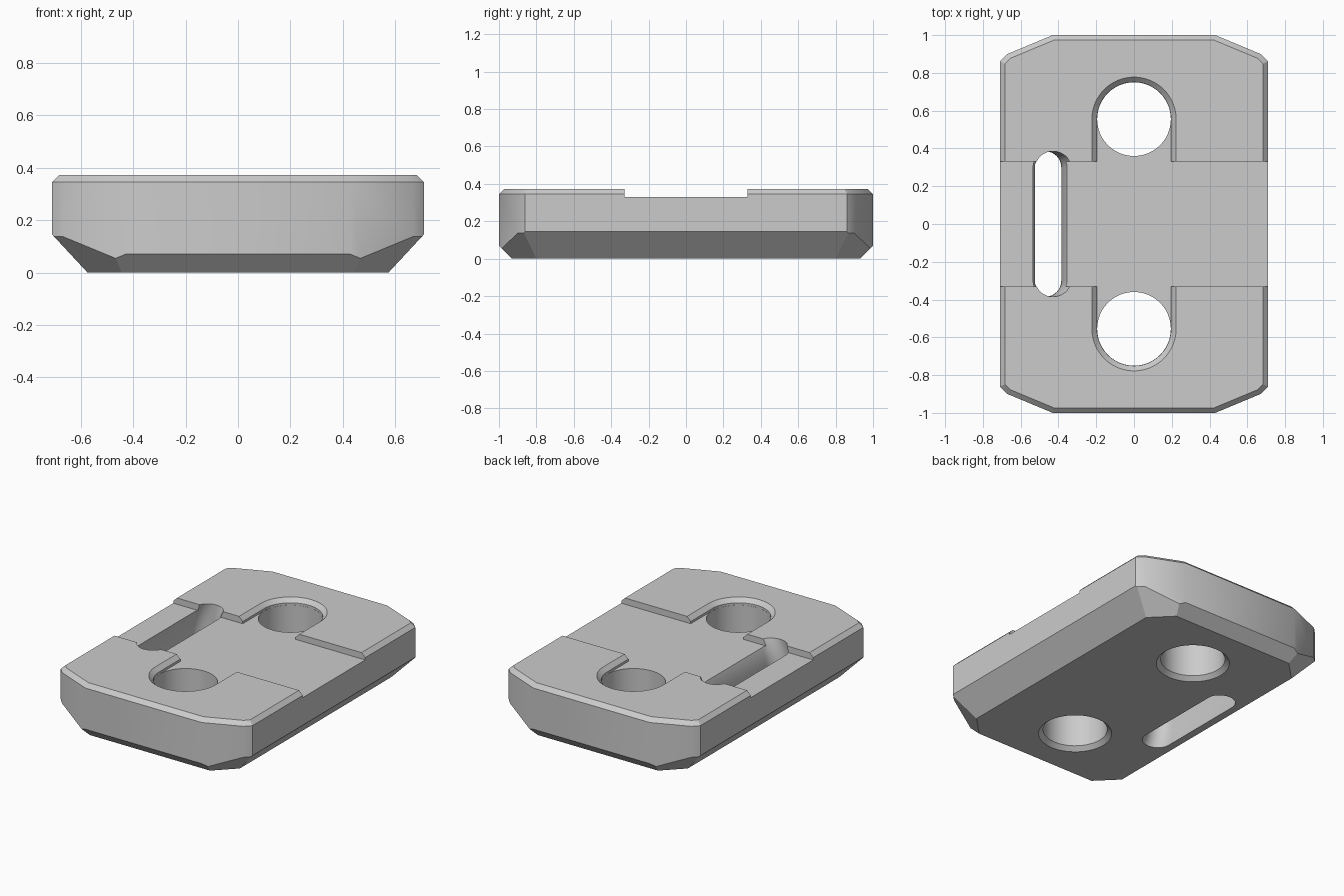
import bpy, bmesh, math
from mathutils import Vector, Matrix

cube = bpy.data.objects.get("Cube")
if cube:
    bpy.data.objects.remove(cube, do_unlink=True)

HEIGHT = 0.372      # plate thickness
FLOOR = 0.33        # level of the cross groove
CHAMFER = 0.027

grey = bpy.data.materials.new("plain grey")
grey.use_nodes = True
grey.diffuse_color = (0.6, 0.6, 0.6, 1)
grey.node_tree.nodes["Principled BSDF"].inputs["Base Color"].default_value = (0.6, 0.6, 0.6, 1)


def make_object(name, bm):
    bmesh.ops.remove_doubles(bm, verts=bm.verts, dist=1e-5)
    bmesh.ops.recalc_face_normals(bm, faces=bm.faces)
    mesh = bpy.data.meshes.new(name)
    bm.to_mesh(mesh)
    bm.free()
    mesh.materials.append(grey)
    obj = bpy.data.objects.new(name, mesh)
    bpy.context.collection.objects.link(obj)
    return obj


def stadium(r, y0, y1, n=24):
    """Outline of a round-ended slot along y (a circle when y0 == y1)."""
    pts = []
    for cy, start in ((y1, 0), (y0, math.pi)):
        for i in range(n + 1):
            a = start + math.pi * i / n
            pts.append((r * math.cos(a), cy + r * math.sin(a)))
    return pts


def loft(name, rings):
    """Closed solid through rings of points with equal counts."""
    bm = bmesh.new()
    loops = [[bm.verts.new(p) for p in ring] for ring in rings]
    for low, high in zip(loops, loops[1:]):
        for i in range(len(low)):
            j = (i + 1) % len(low)
            bm.faces.new((low[i], low[j], high[j], high[i]))
    bm.faces.new(loops[0][::-1])
    bm.faces.new(loops[-1])
    return make_object(name, bm)


def layers(name, y0, y1, profile):
    return loft(name, [[(x, y, z) for x, y in stadium(r, y0, y1)] for z, r in profile])


# Plate body: clipped-corner outline, extruded
quarter = [(0.71, 0.86), (0.67, 0.90), (0.43, 1.0)]
outline = quarter + [(-x, y) for x, y in quarter[::-1]]
outline += [(-x, -y) for x, y in outline]
bm = bmesh.new()
base = bm.faces.new([bm.verts.new((x, y, 0)) for x, y in outline])
up = bmesh.ops.extrude_face_region(bm, geom=[base])["geom"]
bmesh.ops.translate(bm, verts=[v for v in up if isinstance(v, bmesh.types.BMVert)],
                    vec=(0, 0, HEIGHT))
bmesh.ops.recalc_face_normals(bm, faces=bm.faces)

# Small chamfer around the top rim
rim = [e for e in bm.edges if all(v.co.z > HEIGHT - 0.001 for v in e.verts)]
bmesh.ops.bevel(bm, geom=rim, offset=CHAMFER, segments=1, affect='EDGES')

# Large chamfers under the sides, ends and corners
cuts = []
for s in (1, -1):
    cuts.append(((s * 0.575, 0, 0), (s, 0, -0.93)))
    cuts.append(((0, s * 0.93, 0), (0, s, -1)))
    for t in (1, -1):
        cuts.append(((s * 0.575, t * 0.80, 0), (s, t, -math.sqrt(2))))
for point, normal in cuts:
    res = bmesh.ops.bisect_plane(bm, geom=bm.verts[:] + bm.edges[:] + bm.faces[:],
                                 dist=1e-5, plane_co=point,
                                 plane_no=Vector(normal).normalized(), clear_outer=True)
    bmesh.ops.holes_fill(bm, edges=[e for e in bm.edges if e.is_boundary], sides=0)
plate = make_object("slotted_plate", bm)

cutters = []

# Cross groove
bm = bmesh.new()
bmesh.ops.create_cube(bm, size=1, matrix=Matrix.Translation((0, 0, FLOOR + 0.1))
                      @ Matrix.Diagonal((2, 0.66, 0.2, 1)))
cutters.append(make_object("groove_cutter", bm))

# Round-ended recesses and through holes at both ends
R = 0.195
for s in (1, -1):
    y0, y1 = sorted((s * 0.2, s * 0.555))
    rim_z = HEIGHT - CHAMFER
    cutters.append(layers("recess_cutter", y0, y1,
                          [(FLOOR, R + 0.001), (rim_z, R + 0.001), (rim_z + 0.08, R + 0.081)]))
    cutters.append(layers("hole_cutter", s * 0.555, s * 0.555,
                          [(-0.03, R + CHAMFER + 0.03), (CHAMFER, R), (0.5, R)]))

# Curved strap slot: a round-ended section swept on an arc about the y axis
sweep = []
for i in range(33):
    a = math.radians(-42 + 84 * i / 32)
    sweep.append([(-(0.47 + u) * math.cos(a), y, 0.18 + (0.47 + u) * math.sin(a))
                  for u, y in stadium(0.085, -0.30, 0.30, 16)])
cutters.append(loft("strap_slot_cutter", sweep))

# Carve the plate
bpy.context.view_layer.objects.active = plate
for cutter in cutters:
    cutter.hide_render = True
    mod = plate.modifiers.new("carve", 'BOOLEAN')
    mod.operation = 'DIFFERENCE'
    mod.solver = 'EXACT'
    mod.object = cutter
    bpy.ops.object.modifier_apply(modifier=mod.name)
for cutter in cutters:
    bpy.data.objects.remove(cutter, do_unlink=True)

for obj in bpy.context.selected_objects:
    obj.select_set(False)
plate.select_set(True)
bpy.ops.object.shade_smooth_by_angle(angle=math.radians(30))
